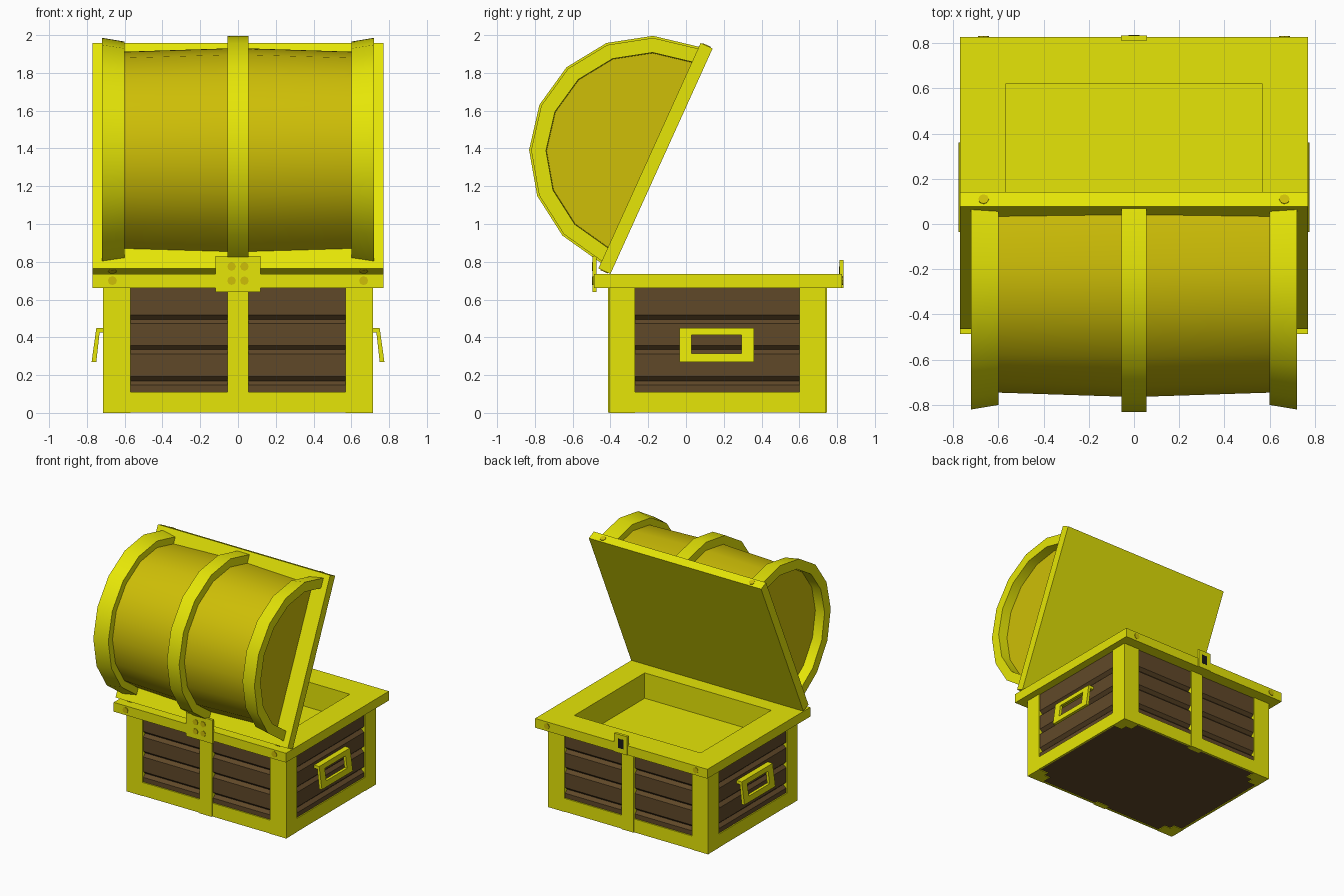
import bpy, bmesh
from math import radians, sin, cos, pi

if "Cube" in bpy.data.objects:
    bpy.data.objects.remove(bpy.data.objects["Cube"])


def material(name, rgb):
    m = bpy.data.materials.new(name)
    m.diffuse_color = (*rgb, 1)
    m.use_nodes = True
    m.node_tree.nodes["Principled BSDF"].inputs["Base Color"].default_value = m.diffuse_color
    return m


GOLD = material("gold", (0.79, 0.79, 0.002))
DOME = material("dome_gold", (0.62, 0.52, 0.002))
WOOD = material("wood", (0.118, 0.066, 0.022))
DARK = material("dark", (0.01, 0.01, 0.01))


def loft(name, rings, mat, cap_start=True, cap_end=True, smooth=False):
    """Bridge closed rings of equal point count into one mesh object."""
    bm = bmesh.new()
    vs = [[bm.verts.new(p) for p in r] for r in rings]
    for a, b in zip(vs, vs[1:]):
        for i in range(len(a)):
            j = (i + 1) % len(a)
            bm.faces.new((a[i], a[j], b[j], b[i]))
    if cap_start:
        bm.faces.new(vs[0][::-1])
    if cap_end:
        bm.faces.new(vs[-1])
    bmesh.ops.remove_doubles(bm, verts=bm.verts, dist=1e-5)
    bmesh.ops.recalc_face_normals(bm, faces=bm.faces)
    me = bpy.data.meshes.new(name)
    bm.to_mesh(me)
    bm.free()
    me.materials.append(mat)
    ob = bpy.data.objects.new(name, me)
    bpy.context.collection.objects.link(ob)
    if smooth:
        bpy.ops.object.select_all(action='DESELECT')
        ob.select_set(True)
        bpy.context.view_layer.objects.active = ob
        bpy.ops.object.shade_smooth_by_angle(angle=radians(30))
    return ob


def rect(x0, x1, y0, y1, z):
    return [(x0, y0, z), (x1, y0, z), (x1, y1, z), (x0, y1, z)]


def box(name, x, y, z, mat=GOLD):
    return loft(name, [rect(*x, *y, z[0]), rect(*x, *y, z[1])], mat)


def bolt(name, x, y, z, r=0.024, h=0.004):
    """Eight-sided bolt head lying along y."""
    loft(name, [[(x + r * cos(i * pi / 4), y + d, z + r * sin(i * pi / 4))
                 for i in range(8)] for d in (-h, h)], DOME)


# ---- Base: planked wooden core with V grooves
X, Y0, Y1 = 0.715, -0.405, 0.74
levels = [(0.006, 0.01)]
for g in (0.17, 0.335, 0.495):
    levels += [(g - 0.023, 0.01), (g, 0.035), (g + 0.023, 0.01)]
levels.append((0.665, 0.01))
loft("plank_body", [rect(-X + d, X - d, Y0 + d, Y1 - d, z) for z, d in levels],
     WOOD, cap_end=False)

# ---- Base: corner posts, bottom rails, centre straps
for sx in (-1, 1):
    for n, yo, yi in (("front", Y0, -0.27), ("back", Y1, 0.60)):
        # L-shaped corner post kept clear of the inner compartment
        t = 0.09
        yt = yo + (t if n == "front" else -t)
        L = [(sx * X, yo), (sx * 0.57, yo), (sx * 0.57, yt),
             (sx * (X - t), yt), (sx * (X - t), yi), (sx * X, yi)]
        loft(n + "_corner_post", [[(x, y, z) for x, y in L] for z in (0, 0.665)], GOLD)
    xr = sorted((sx * (X - 0.015), sx * X))
    box("side_bottom_rail", xr, (-0.27, 0.60), (0.002, 0.11))
for n, ys in (("front", (Y0, Y0 + 0.015)), ("back", (Y1 - 0.015, Y1))):
    box(n + "_bottom_rail", (-0.57, 0.57), ys, (0.002, 0.11))
box("front_centre_strap", (-0.055, 0.055), (Y0 - 0.007, Y0 + 0.04), (0.001, 0.665))
box("back_centre_strap", (-0.055, 0.055), (Y1 - 0.04, Y1 + 0.006), (0.001, 0.665))

# ---- Rim with sunken compartment
hole = (-0.565, 0.565, -0.28, 0.62)
shell = (-0.585, 0.585, -0.30, 0.64)
outer = (-0.77, 0.77, -0.487, 0.827)
loft("rim_tray", [rect(*shell, 0.50), rect(*shell, 0.66), rect(*outer, 0.66),
                  rect(*outer, 0.735), rect(*hole, 0.735), rect(*hole, 0.53)], GOLD)
for x in (-0.665, 0.665):
    bolt("rim_bolt_front", x, -0.487, 0.70)
    bolt("rim_bolt_back", x, 0.827, 0.70)

# ---- Hinge plate (front) and lock plate (back)
box("hinge_plate", (-0.12, 0.12), (-0.494, -0.475), (0.64, 0.83))
for x in (-0.034, 0.034):
    for z in (0.70, 0.775):
        bolt("hinge_bolt", x, -0.494, z, 0.023)
box("lock_plate", (-0.058, 0.058), (0.812, 0.834), (0.66, 0.81))
box("keyhole", (-0.025, 0.025), (0.811, 0.835), (0.70, 0.775), DARK)


# ---- Side handles: flange on top, slanted open frame below
def handle_part(name, sx, prof, y0, y1):
    loft(name, [[(sx * x, y, z) for x, z in prof] for y in (y0, y1)], GOLD)


def xo(z):
    return 0.75 + (0.45 - z) * 0.139


def xi(z):
    return 0.733 + (0.425 - z) * 0.11


full = [(0.69, 0.45), (0.75, 0.45), (xo(0.27), 0.27),
        (xi(0.27), 0.27), (xi(0.425), 0.425), (0.69, 0.425)]
top = [(0.69, 0.45), (0.75, 0.45), (xo(0.412), 0.412),
       (xi(0.412), 0.412), (xi(0.425), 0.425), (0.69, 0.425)]
low = [(xo(z), z) for z in (0.315, 0.27)] + [(xi(z), z) for z in (0.27, 0.315)]
for sx in (-1, 1):
    handle_part("handle_end", sx, full, -0.035, 0.03)
    handle_part("handle_end", sx, full, 0.295, 0.36)
    handle_part("handle_top", sx, top, 0.03, 0.295)
    handle_part("handle_grip", sx, low, 0.03, 0.295)


# ---- Lid, in tilted coordinates: u along the slab, n away from it
def lid(x, u, n):
    return (x, -0.40 + 0.413 * u - 0.911 * n, 0.736 + 0.911 * u + 0.413 * n)


loft("lid_slab", [[lid(x, u, n) for x, u in
                   ((-0.77, 0), (0.77, 0), (0.77, 1.31), (-0.77, 1.31))]
                  for n in (0, 0.07)], GOLD)
for x in (-0.665, 0.665):
    for u in (-0.004, 1.306):
        loft("lid_bolt", [[lid(x + 0.023 * cos(i * pi / 4), u + d,
                               0.035 + 0.023 * sin(i * pi / 4)) for i in range(8)]
                          for d in (0, 0.008)], DOME)


def arch(name, section, mat):
    """Sweep an (x, radius) section over the eight-segment half circle."""
    rings = [[lid(x, 0.660 + 0.977 * r * cos(i * pi / 8), 0.069 + r * sin(i * pi / 8))
              for x, r in section] for i in range(9)]
    loft(name, rings, mat, smooth=True)


arch("lid_dome", [(-0.64, 0), (-0.64, 0.556), (0, 0.577), (0.64, 0.556), (0.64, 0)], DOME)
arch("lid_centre_band", [(-0.055, 0.55), (-0.055, 0.643), (0.055, 0.643), (0.055, 0.55)], GOLD)
for sx in (-1, 1):
    arch("lid_end_band", [(sx * 0.60, 0.548), (sx * 0.60, 0.612),
                          (sx * 0.72, 0.632), (sx * 0.72, 0.553)], GOLD)
